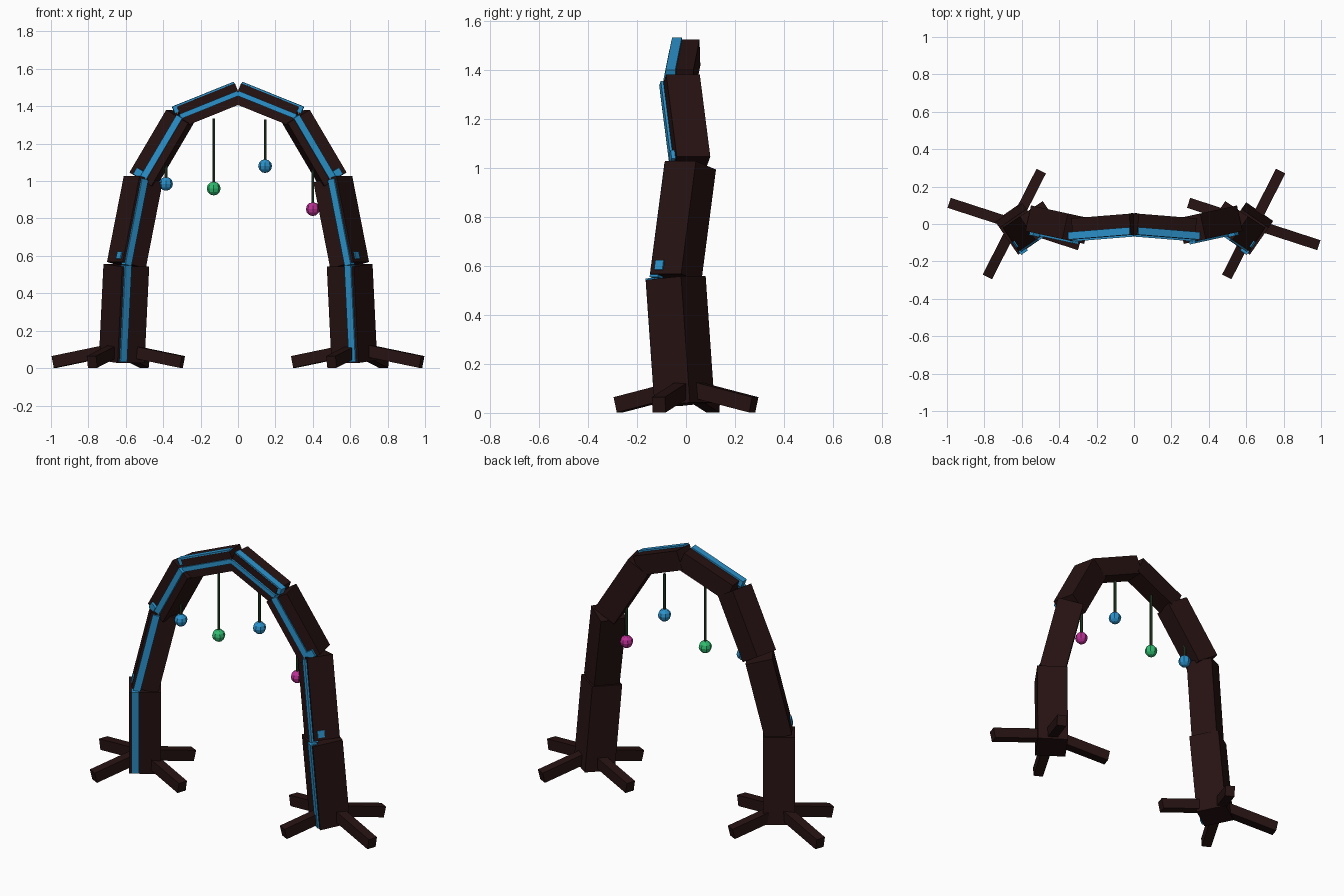
import bpy, bmesh, math
from mathutils import Vector, Matrix

cube = bpy.data.objects.get("Cube")
if cube:
    bpy.data.objects.remove(cube, do_unlink=True)


def material(name, rgb):
    m = bpy.data.materials.new(name)
    m.use_nodes = True
    m.diffuse_color = (*rgb, 1)
    m.node_tree.nodes["Principled BSDF"].inputs["Base Color"].default_value = (*rgb, 1)
    return m


BARK = material("dark_bark", (0.02, 0.006, 0.006))
BLUE = material("glowing_blue", (0.025, 0.29, 0.6))
GREEN = material("bright_green", (0.03, 0.5, 0.16))
PINK = material("magenta", (0.5, 0.03, 0.3))
VINE = material("vine_green", (0.02, 0.045, 0.02))


def finish(name, bm, mat):
    mesh = bpy.data.meshes.new(name)
    bm.to_mesh(mesh)
    bm.free()
    mesh.materials.append(mat)
    obj = bpy.data.objects.new(name, mesh)
    bpy.context.collection.objects.link(obj)
    return obj


def track(a, b):
    return (b - a).to_track_quat("Z", "Y")


def beam(name, a, b, width, height, mat, rot=None):
    """Box running from a to b."""
    rot = rot or track(a, b)
    bm = bmesh.new()
    bmesh.ops.create_cube(bm, size=1, matrix=Matrix.LocRotScale(
        (a + b) / 2, rot, Vector((width, height, (b - a).length))))
    return finish(name, bm, mat)


# Arch path for one half, from foot to crown, with trunk and strip sizes
PATH = [(0.622, -0.006, 0.035), (0.597, -0.042, 0.55), (0.507, 0.018, 1.01),
        (0.31, -0.025, 1.345), (0, 0, 1.47)]
TRUNK = [0.176, 0.152, 0.14, 0.114]
STRIP = [0.042, 0.04, 0.036, 0.027]

for side, sx in (("left", 1), ("right", -1)):
    pts = [Vector((x * sx, y, z)) for x, y, z in PATH]
    for i, (size, thin) in enumerate(zip(TRUNK, STRIP)):
        a, b = pts[i], pts[i + 1]
        rot = track(a, b)
        beam(f"{side}_trunk_{i + 1}", a, b, size, size, BARK)
        # Glowing strip sunk into the face that looks most to the front
        facing = max(abs((rot @ Vector(v)).y) for v in ((1, 0, 0), (0, 1, 0)))
        shift = Vector((0, -(size / 2 - thin / 2 + 0.01) / facing, 0))
        beam(f"{side}_front_strip_{i + 1}", a + shift, b + shift, thin, thin, BLUE)

    # Second strip along the top of the crown beam
    a, b = pts[3], pts[4]
    rot = track(a, b)
    shift = rot @ Vector((0, 0.045, 0)) + Vector((0, -0.035, 0))
    start = a - (b - a).normalized() * 0.02
    beam(f"{side}_crown_strip", start + shift, b + shift, 0.04, 0.04, BLUE)

    # Ends of the inner strip showing at the joints
    for j, (centre, k) in enumerate((((0.53, -0.045, 1.045), 2), ((0.622, -0.1, 0.6), 1))):
        c = Vector((centre[0] * sx, centre[1], centre[2]))
        step = (pts[k + 1] - pts[k]).normalized() * 0.02
        beam(f"{side}_joint_strip_{j + 1}", c - step, c + step, 0.04, 0.04, BLUE)

    # Roots spreading from the foot
    for n, (angle, reach) in enumerate(((-18, 0.36), (63, 0.31), (162, 0.36), (243, 0.31))):
        out = Vector((math.cos(math.radians(angle)), math.sin(math.radians(angle)), 0))
        foot = Vector((0.64 * sx, 0, 0))
        beam(f"{side}_root_{n + 1}", foot + out * 0.03 + Vector((0, 0, 0.098)),
             foot + out * reach + Vector((0, 0, 0.033)), 0.056, 0.064, BARK)

# Hanging vines with a faceted lantern at the end
HANGING = [(-0.385, 1.2, 0.985, BLUE), (-0.13, 1.335, 0.96, GREEN),
           (0.145, 1.33, 1.08, BLUE), (0.4, 1.17, 0.85, PINK)]
for n, (x, top, low, mat) in enumerate(HANGING):
    bm = bmesh.new()
    bmesh.ops.create_cone(bm, cap_ends=True, segments=6, radius1=0.008, radius2=0.008,
                          depth=top - low, matrix=Matrix.Translation((x, 0, (top + low) / 2)))
    finish(f"vine_{n + 1}", bm, VINE)
    bm = bmesh.new()
    bmesh.ops.create_uvsphere(bm, u_segments=8, v_segments=6, radius=0.037,
                              matrix=Matrix.Translation((x, 0, low)))
    finish(f"lantern_{n + 1}", bm, mat)
